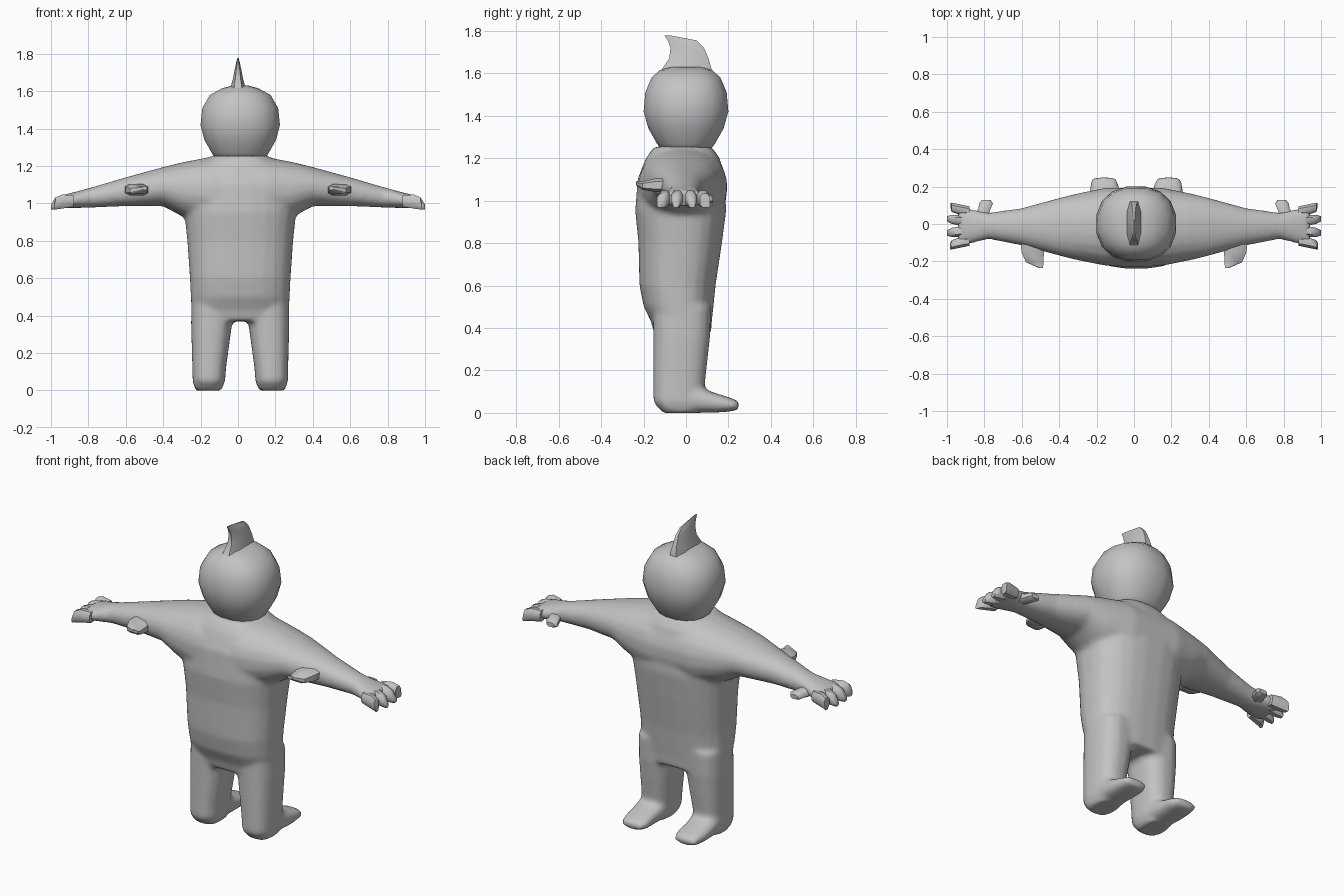
import bpy
import bmesh
import math
from mathutils import Vector

cube = bpy.data.objects.get("Cube")
if cube:
    bpy.data.objects.remove(cube, do_unlink=True)

GREY = (0.55, 0.55, 0.55, 1)
grey = bpy.data.materials.new("plain grey")
grey.use_nodes = True
grey.diffuse_color = GREY
grey.node_tree.nodes["Principled BSDF"].inputs["Base Color"].default_value = GREY

# For each loft axis: the axes of the section's width and height
AXES = {"x": (0, 1, 2), "y": (1, 0, 2), "z": (2, 0, 1)}


def loft(name, axis, sections, sides=16, power=2.0, angle=180):
    """Skin rounded sections given as (position, low u, high u, low v, high v)."""
    a, u, v = AXES[axis]
    bm = bmesh.new()
    rings = []
    for pos, u0, u1, v0, v1 in sections:
        ring = []
        for i in range(sides):
            t = math.tau * (i + 0.5) / sides
            c, s = math.cos(t), math.sin(t)
            p = Vector()
            p[a] = pos
            p[u] = (u0 + u1) / 2 + (u1 - u0) / 2 * math.copysign(abs(c) ** (2 / power), c)
            p[v] = (v0 + v1) / 2 + (v1 - v0) / 2 * math.copysign(abs(s) ** (2 / power), s)
            ring.append(bm.verts.new(p))
        rings.append(ring)
    for r, q in zip(rings, rings[1:]):
        for i in range(sides):
            j = (i + 1) % sides
            bm.faces.new((r[i], r[j], q[j], q[i]))
    bm.faces.new(rings[0])
    bm.faces.new(rings[-1])
    bmesh.ops.recalc_face_normals(bm, faces=bm.faces)
    mesh = bpy.data.meshes.new(name)
    bm.to_mesh(mesh)
    bm.free()
    mesh.materials.append(grey)
    obj = bpy.data.objects.new(name, mesh)
    bpy.context.collection.objects.link(obj)
    select([obj])
    bpy.ops.object.shade_smooth_by_angle(angle=math.radians(angle))
    return obj


def select(objs):
    bpy.ops.object.select_all(action="DESELECT")
    for o in objs:
        o.select_set(True)
    bpy.context.view_layer.objects.active = objs[0]


def side_range(side, low, high, mid=0.0):
    """Order a left-side x range for either side."""
    return sorted((mid + side * low, mid + side * high))


MID = 0.012

# Torso with a slight belly
torso = [(0.37, 0.258, -0.15, 0.118), (0.43, 0.262, -0.165, 0.122),
         (0.5, 0.265, -0.2, 0.13), (0.6, 0.27, -0.22, 0.14),
         (0.8, 0.284, -0.225, 0.17), (0.95, 0.3, -0.24, 0.19),
         (1.1, 0.3, -0.23, 0.185), (1.2, 0.22, -0.19, 0.16),
         (1.255, 0.15, -0.15, 0.12)]
parts = [loft("body", "z", [(z, MID - w, MID + w, f, b) for z, w, f, b in torso], 24, 2.5)]

# Shoulders and arms as one span
arm = [(0.15, -0.225, 0.195, 0.88, 1.25), (0.3, -0.195, 0.165, 0.93, 1.22),
       (0.4, -0.17, 0.14, 0.985, 1.195), (0.6, -0.115, 0.085, 0.985, 1.14),
       (0.78, -0.08, 0.06, 0.978, 1.087), (0.87, -0.105, 0.08, 0.975, 1.062),
       (0.94, -0.115, 0.095, 0.972, 1.045)]
span = [(-x, *rest) for x, *rest in reversed(arm)] + arm
parts.append(loft("arms", "x", span, 20, 2.2))

# Legs and feet, the toes pointing to +y
leg = [(0.0, 0.1, 0.24, -0.11, 0.06), (0.05, 0.08, 0.256, -0.155, 0.085),
       (0.12, 0.075, 0.257, -0.155, 0.088), (0.36, 0.042, 0.264, -0.155, 0.115),
       (0.5, 0.03, 0.262, -0.155, 0.12)]
foot = [(-0.1, 0.09, 0.25, 0.0, 0.09), (0.05, 0.085, 0.255, 0.0, 0.13),
        (0.12, 0.09, 0.255, 0.0, 0.1), (0.2, 0.09, 0.25, 0.005, 0.075),
        (0.25, 0.11, 0.235, 0.015, 0.055)]
for s in (1, -1):
    parts.append(loft("leg", "z", [(z, *side_range(s, a, b, MID), f, k)
                                   for z, a, b, f, k in leg], 16, 2.5))
    parts.append(loft("foot", "y", [(y, *side_range(s, a, b, MID), l, h)
                                    for y, a, b, l, h in foot], 16, 2.5))

# Fuse torso, arms and legs into one soft skin
select(parts)
bpy.ops.object.join()
body = parts[0]
remesh = body.modifiers.new("fuse", "REMESH")
remesh.mode = "VOXEL"
remesh.voxel_size = 0.014
remesh.use_smooth_shade = True
soften = body.modifiers.new("soften", "SMOOTH")
soften.factor = 0.5
soften.iterations = 6

# Head
head = [(1.23, 0.13, 0.11), (1.27, 0.155, 0.14), (1.34, 0.195, 0.18),
        (1.42, 0.216, 0.203), (1.51, 0.206, 0.195), (1.58, 0.165, 0.165),
        (1.615, 0.1, 0.125), (1.63, 0.045, 0.07)]
loft("head", "z", [(z, MID - w, MID + w, -d, d) for z, w, d in head], 16, 2.3)

# Swept crest
crest = [(1.57, 0.05, -0.15, 0.135), (1.62, 0.042, -0.12, 0.128),
         (1.67, 0.028, -0.085, 0.112), (1.72, 0.018, -0.078, 0.09),
         (1.755, 0.01, -0.09, 0.055), (1.778, 0.003, -0.102, -0.07)]
loft("crest", "z", [(z, -w, w, f, b) for z, w, f, b in crest], 8, 2.6, 40)

for s, label in ((1, "left"), (-1, "right")):
    # Four tapering fingers, the middle two longest
    for i, (y, tip) in enumerate(((-0.092, 0.985), (-0.038, 1.0), (0.018, 1.0), (0.07, 0.98))):
        spread = (y + 0.01) * 0.12
        finger = [(0.88, 0.026, 0.98, 1.045), (0.94, 0.029, 0.97, 1.05),
                  (0.975, 0.026, 0.966, 1.035), (tip, 0.015, 0.966, 0.995)]
        loft(f"{label}_finger_{i + 1}", "x",
             [(s * x, y - w + spread * k, y + w + spread * k, l, h)
              for k, (x, w, l, h) in enumerate(finger)], 8, 2.5, 50)

    # Thumb on the back edge of the hand
    thumb = [(0.03, 0.78, 0.87, 0.99, 1.045), (0.08, 0.765, 0.835, 0.985, 1.035),
             (0.11, 0.752, 0.83, 0.985, 1.03), (0.128, 0.765, 0.815, 0.992, 1.018)]
    loft(f"{label}_thumb", "y", [(y, *side_range(s, a, b), l, h)
                                 for y, a, b, l, h in thumb], 8, 2.5, 50)

    # Forearm fin jutting forward
    fin = [(-0.235, 0.485, 0.51, 1.072, 1.09), (-0.205, 0.482, 0.58, 1.05, 1.09),
           (-0.15, 0.478, 0.605, 1.04, 1.105), (-0.08, 0.478, 0.61, 1.04, 1.105)]
    loft(f"{label}_arm_fin", "y", [(y, *side_range(s, a, b), l, h)
                                   for y, a, b, l, h in fin], 8, 3, 30)
